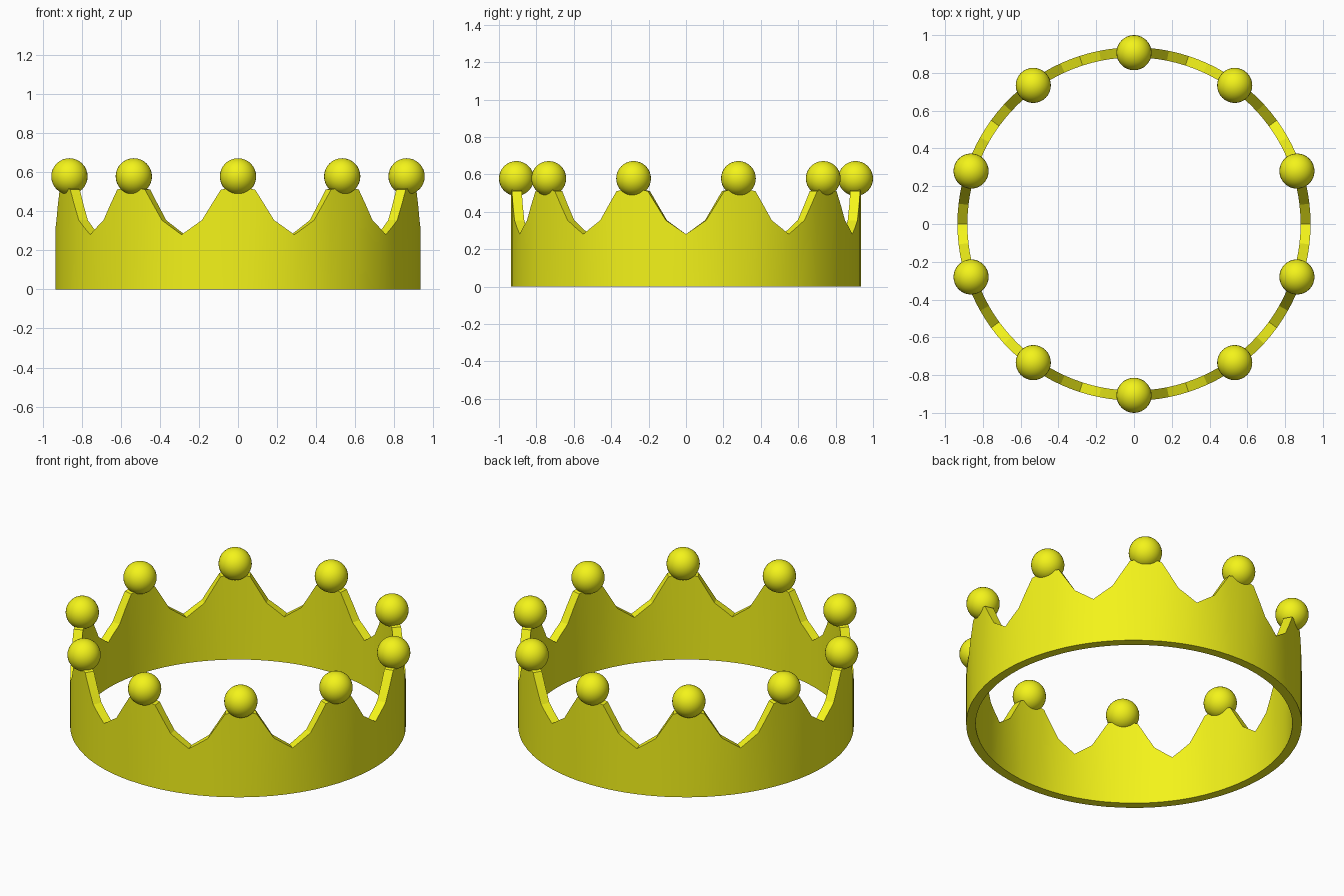
import bpy, bmesh, math

if "Cube" in bpy.data.objects:
    bpy.data.objects.remove(bpy.data.objects["Cube"])

SPIKES = 10
R_OUT, R_IN = 0.935, 0.882
# spike edge: (degrees from spike centre, height)
EDGE = [(-18, 0.28), (-14.7, 0.317), (-11.4, 0.354), (-8.4, 0.432), (-5.4, 0.51),
        (0, 0.53), (5.4, 0.51), (8.4, 0.432), (11.4, 0.354), (14.7, 0.317)]

gold = bpy.data.materials.new("yellow_gold")
gold.diffuse_color = (0.9, 0.9, 0.01, 1)
gold.use_nodes = True
gold.node_tree.nodes["Principled BSDF"].inputs["Base Color"].default_value = gold.diffuse_color


def finish(obj, angle):
    obj.data.materials.append(gold)
    bpy.ops.object.select_all(action='DESELECT')
    obj.select_set(True)
    bpy.context.view_layer.objects.active = obj
    bpy.ops.object.shade_smooth_by_angle(angle=math.radians(angle))


# Spiked band: closed ring of four-cornered cross-sections
bm = bmesh.new()
rings = []
for i in range(SPIKES):
    for deg, top in EDGE:
        a = math.radians(90 + i * 360 / SPIKES + deg)
        c, s = math.cos(a), math.sin(a)
        rings.append([bm.verts.new((r * c, r * s, z)) for r, z in
                      ((R_OUT, 0), (R_OUT, top), (R_IN, top), (R_IN, 0))])
for i, a in enumerate(rings):
    b = rings[(i + 1) % len(rings)]
    for j in range(4):
        k = (j + 1) % 4
        bm.faces.new((a[j], b[j], b[k], a[k]))
bmesh.ops.recalc_face_normals(bm, faces=bm.faces)
mesh = bpy.data.meshes.new("crown_band")
bm.to_mesh(mesh)
bm.free()
band = bpy.data.objects.new("crown_band", mesh)
bpy.context.collection.objects.link(band)
finish(band, 15)

# Ball on each spike tip
for i in range(SPIKES):
    a = math.radians(90 + i * 360 / SPIKES)
    bpy.ops.mesh.primitive_uv_sphere_add(
        segments=32, ring_count=16, radius=0.093,
        location=(0.907 * math.cos(a), 0.907 * math.sin(a), 0.578))
    ball = bpy.context.object
    ball.name = f"spike_ball_{i + 1}"
    finish(ball, 30)
